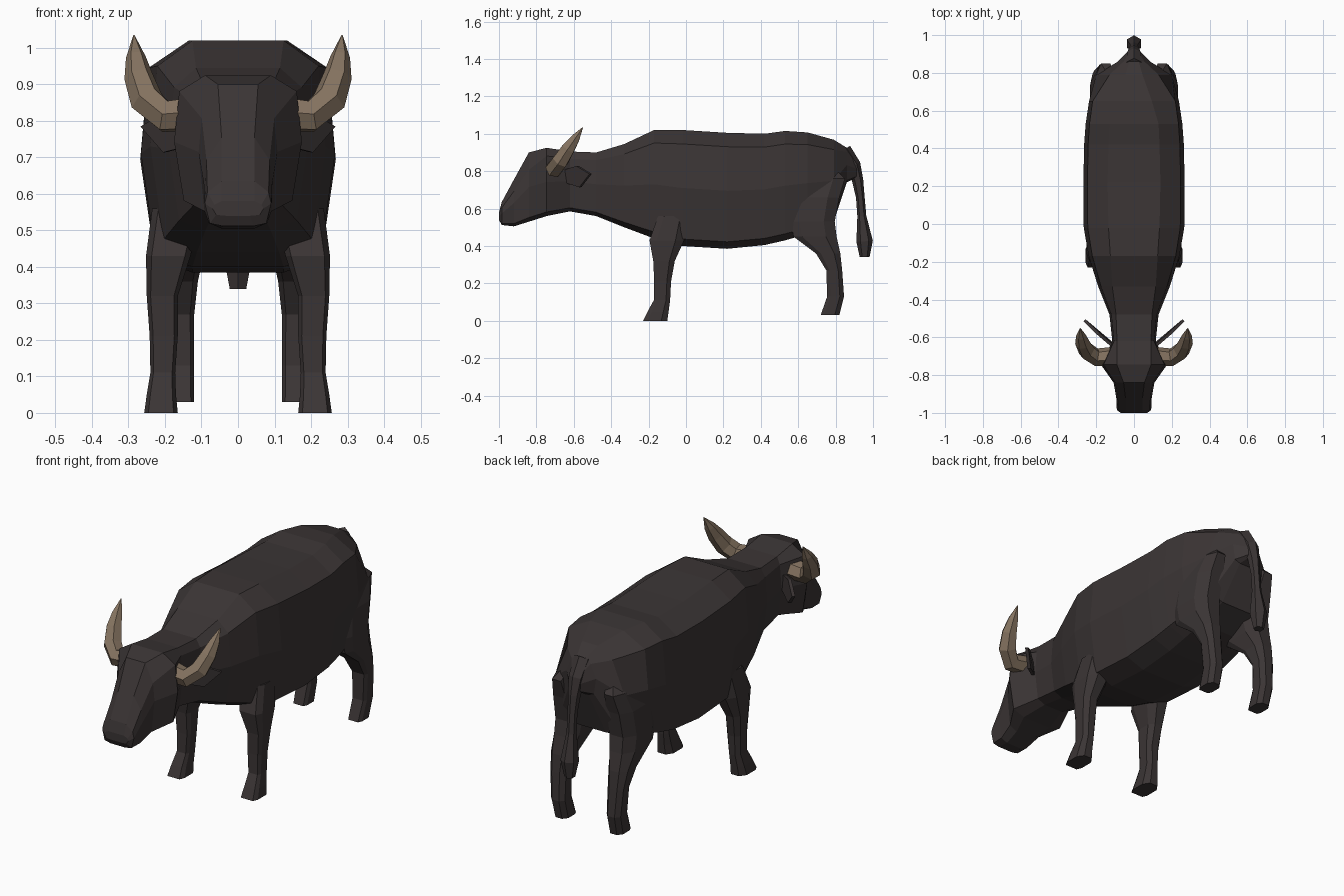
import bpy, bmesh
from mathutils import Vector

if "Cube" in bpy.data.objects:
    bpy.data.objects.remove(bpy.data.objects["Cube"])


def material(name, rgb):
    m = bpy.data.materials.new(name)
    m.diffuse_color = (*rgb, 1)
    m.use_nodes = True
    m.node_tree.nodes["Principled BSDF"].inputs["Base Color"].default_value = m.diffuse_color
    return m


HIDE = material("dark hide", (0.043, 0.035, 0.035))
HORN = material("tan horn", (0.235, 0.172, 0.118))


def finish(name, bm, mat):
    bmesh.ops.recalc_face_normals(bm, faces=bm.faces)
    me = bpy.data.meshes.new(name)
    bm.to_mesh(me)
    bm.free()
    me.materials.append(mat)
    ob = bpy.data.objects.new(name, me)
    bpy.context.collection.objects.link(ob)
    return ob


def loft(name, rings, mat):
    """Skin a list of equal-length point rings and cap both ends."""
    bm = bmesh.new()
    vs = [[bm.verts.new(p) for p in r] for r in rings]
    n = len(vs[0])
    for a, b in zip(vs, vs[1:]):
        for i in range(n):
            j = (i + 1) % n
            bm.faces.new((a[i], a[j], b[j], b[i]))
    bm.faces.new(vs[0])
    bm.faces.new(vs[-1])
    return finish(name, bm, mat)


HEX = [(1, 0), (0.5, 0.87), (-0.5, 0.87), (-1, 0), (-0.5, -0.87), (0.5, -0.87)]


def tube(name, path, mat, side):
    """Sweep a hexagon along (x, y, z, radius) points; side is a vector never along the path."""
    pts = [Vector(p[:3]) for p in path]
    rings = []
    for i, p in enumerate(pts):
        t = (pts[min(i + 1, len(pts) - 1)] - pts[max(i - 1, 0)]).normalized()
        u = t.cross(Vector(side)).normalized()
        v = t.cross(u)
        rings.append([p + (u * a + v * b) * path[i][3] for a, b in HEX])
    return loft(name, rings, mat)


# Body, neck and head in one skin: y, top z, bottom z, half width, top half width
SECTIONS = [
    (-1.0, .58, .54, .07, .045), (-.985, .635, .512, .091, .045),
    (-.92, .755, .505, .094, .045), (-.84, .9, .53, .108, .055),
    (-.745, .925, .56, .175, .09), (-.62, .905, .585, .115, .09),
    (-.48, .9, .56, .13, .095), (-.33, .945, .5, .19, .115),
    (-.17, 1.02, .44, .24, .125), (-.02, 1.02, .4, .266, .135),
    (.22, 1.005, .385, .268, .14), (.42, 1.0, .405, .264, .135),
    (.53, 1.015, .43, .256, .13), (.65, 1.007, .465, .238, .095),
    (.79, .968, .53, .2, .045), (.86, .925, .74, .085, .025),
    (.92, .85, .77, .025, .015)]


def body_ring(y, zt, zb, w, wt):
    h = zt - zb
    drop = .25 if y < -.8 else .12
    shoulder = .65 if y > .7 else .92
    half = [(wt, zt), (shoulder * w, zt - drop * h), (w, zb + .5 * h),
            (.85 * w, zb + .06 * h), (.47 * w, zb)]
    return [(x, y, z) for x, z in half] + [(-x, y, z) for x, z in reversed(half)]


loft("body_and_head", [body_ring(*s) for s in SECTIONS], HIDE)

# Legs: z, front y, back y, inner x, outer x
FRONT = [(0, -.23, -.1, .165, .257), (.05, -.205, -.093, .17, .25),
         (.11, -.172, -.085, .172, .24), (.21, -.17, -.08, .165, .242),
         (.32, -.175, -.06, .165, .25), (.43, -.195, -.01, .13, .252),
         (.56, -.15, .01, .1, .235)]
HIND = [(.03, .72, .82, .12, .195), (.13, .755, .845, .12, .2),
        (.27, .75, .835, .12, .21), (.36, .695, .825, .11, .22),
        (.45, .575, .805, .09, .23), (.53, .56, .795, .08, .232),
        (.66, .57, .82, .08, .226), (.76, .6, .85, .1, .2),
        (.81, .62, .8, .09, .16)]


def leg_ring(s, z, y0, y1, x0, x1):
    cx, cy, rx, ry = (x0 + x1) / 2, (y0 + y1) / 2, (x1 - x0) / 2, (y1 - y0) / 2
    oct8 = [(1, .5), (.5, 1), (-.5, 1), (-1, .5), (-1, -.6), (-.75, -1), (.75, -1), (1, -.6)]
    return [(s * (cx + a * rx), cy + b * ry, z) for a, b in oct8]


for s, side in ((1, "left"), (-1, "right")):
    loft("front_leg_" + side, [leg_ring(s, *r) for r in FRONT], HIDE)
    loft("hind_leg_" + side, [leg_ring(s, *r) for r in HIND], HIDE)

    # Curved horn
    path = [(.11, -.7, .82, .05), (.2, -.705, .812, .047), (.25, -.672, .855, .047),
            (.272, -.63, .92, .04), (.28, -.592, .975, .027), (.285, -.552, 1.034, .002)]
    tube("horn_" + side, [(s * x, y, z, r) for x, y, z, r in path], HORN, (0, 1, -.75))

    # Thin ear plate
    bm = bmesh.new()
    ear = [(.1, -.655, .765), (.12, -.64, .81), (.19, -.58, .828), (.262, -.51, .785),
           (.2, -.565, .714), (.12, -.63, .735)]
    bm.faces.new([bm.verts.new((s * x, y, z)) for x, y, z in ear])
    ob = finish("ear_" + side, bm, HIDE)
    mod = ob.modifiers.new("thickness", "SOLIDIFY")
    mod.thickness, mod.offset = .016, 0

# Hanging tail with a tuft
tube("tail", [(0, .84, .91, .045), (0, .895, .83, .04), (0, .918, .75, .03),
              (0, .932, .66, .023), (0, .94, .56, .024), (0, .955, .425, .044),
              (0, .955, .34, .026)], HIDE, (1, 0, 0))
